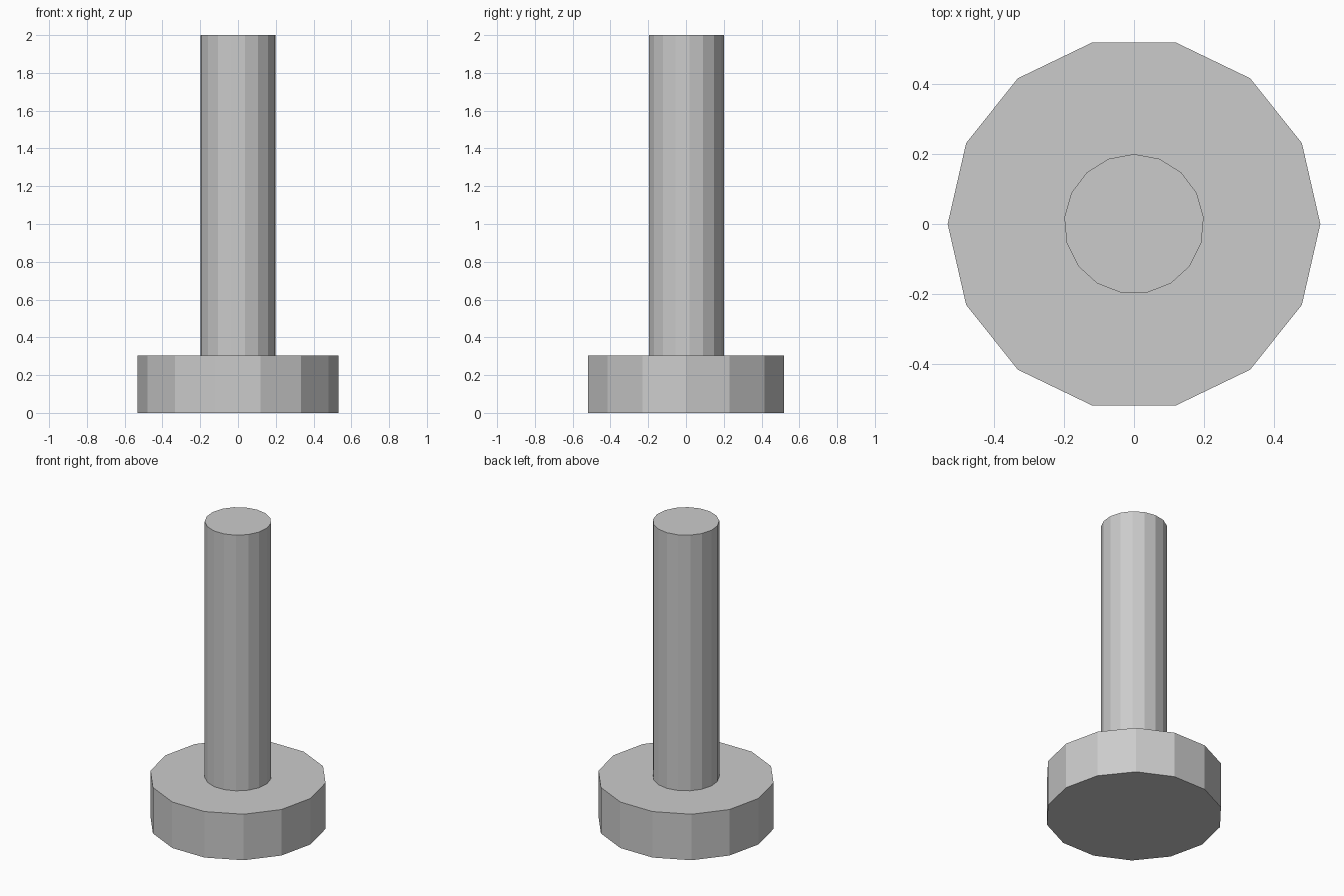
import bpy
import math

if "Cube" in bpy.data.objects:
    bpy.data.objects.remove(bpy.data.objects["Cube"])


def prism(name, sides, radius, z0, z1, turn=0.0):
    """Upright flat-shaded cylinder between two heights."""
    bpy.ops.mesh.primitive_cylinder_add(
        vertices=sides, radius=radius, depth=z1 - z0,
        location=(0, 0, (z0 + z1) / 2), rotation=(0, 0, turn))
    obj = bpy.context.object
    obj.name = name
    return obj


HEAD_TOP = 0.305

# Wide 14-sided head with corners on the x axis
prism("bolt_head", 14, 0.533, 0, HEAD_TOP, math.pi / 2)

# Slim 17-sided shaft with one corner towards the back
prism("bolt_shaft", 17, 0.2, HEAD_TOP, 2.0)
